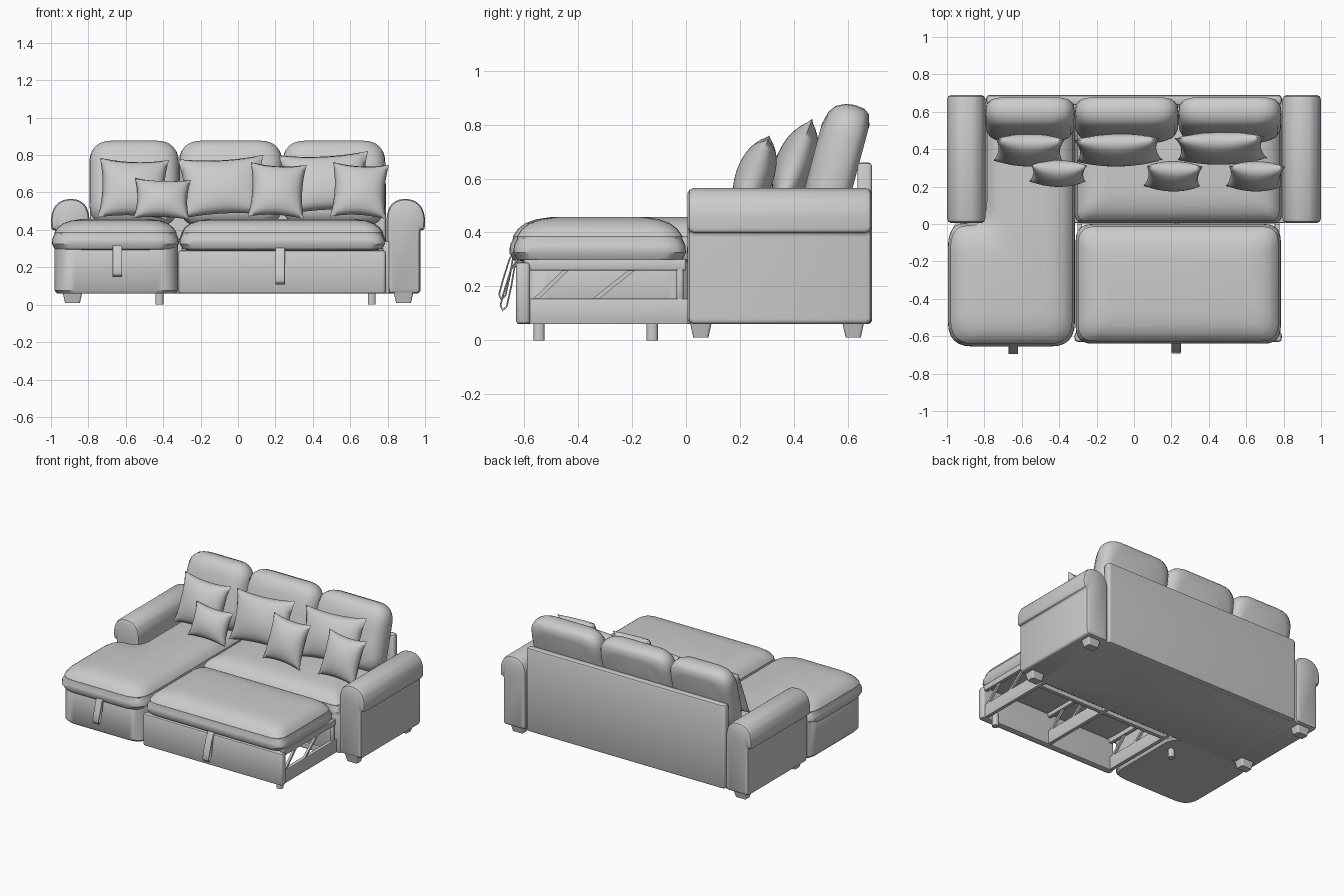
import bpy, bmesh
from math import radians
from mathutils import Matrix, Vector

if "Cube" in bpy.data.objects:
    bpy.data.objects.remove(bpy.data.objects["Cube"], do_unlink=True)

fabric = bpy.data.materials.new("light_grey_fabric")
fabric.use_nodes = True
fabric.diffuse_color = (0.6, 0.6, 0.6, 1)
fabric.node_tree.nodes["Principled BSDF"].inputs["Base Color"].default_value = (0.6, 0.6, 0.6, 1)


def finish(name, bm, matrix=Matrix(), angle=40):
    bm.transform(matrix)
    bmesh.ops.recalc_face_normals(bm, faces=bm.faces)
    mesh = bpy.data.meshes.new(name)
    bm.to_mesh(mesh)
    bm.free()
    mesh.materials.append(fabric)
    obj = bpy.data.objects.new(name, mesh)
    bpy.context.collection.objects.link(obj)
    bpy.ops.object.select_all(action="DESELECT")
    obj.select_set(True)
    bpy.context.view_layer.objects.active = obj
    bpy.ops.object.shade_smooth_by_angle(angle=radians(angle))
    return obj


def outline(corners, inset, radius, steps=6):
    """Counter-clockwise polygon moved inward, with rounded corners."""
    pts = [Vector(c) for c in corners]
    n = len(pts)
    moved = []
    for i, p in enumerate(pts):
        a = (p - pts[i - 1]).normalized()
        b = (pts[(i + 1) % n] - p).normalized()
        na, nb = Vector((-a.y, a.x)), Vector((-b.y, b.x))
        moved.append(p + (na + nb) * inset / (1 + na.dot(nb)))
    ring = []
    for i, p in enumerate(moved):
        a, b = moved[i - 1] - p, moved[(i + 1) % n] - p
        start = p + a.normalized() * min(radius, a.length * 0.48)
        end = p + b.normalized() * min(radius, b.length * 0.48)
        for k in range(steps + 1):
            t = k / steps
            ring.append(start * (1 - t) ** 2 + p * 2 * t * (1 - t) + end * t * t)
    return ring


def loft(name, corners, layers, radius, matrix=Matrix(), angle=40):
    """Stack inset copies of an outline: layers are (inset, height)."""
    bm = bmesh.new()
    rings = [[bm.verts.new((p.x, p.y, z)) for p in outline(corners, d, radius)]
             for d, z in layers]
    for low, high in zip(rings, rings[1:]):
        for i in range(len(low)):
            bm.faces.new((low[i - 1], low[i], high[i], high[i - 1]))
    bm.faces.new(rings[0])
    bm.faces.new(rings[-1])
    return finish(name, bm, matrix, angle)


def rect(x0, x1, y0, y1):
    return [(x0, y0), (x1, y0), (x1, y1), (x0, y1)]


def box(name, x, y, z, edge=0.006, radius=0.01):
    layers = [(edge, z[0]), (edge * 0.3, z[0] + edge * 0.3), (0, z[0] + edge),
              (0, z[1] - edge), (edge * 0.3, z[1] - edge * 0.3), (edge, z[1])]
    return loft(name, rect(*x, *y), layers, radius)


def bar(name, a, b, width):
    a, b = Vector(a), Vector(b)
    bm = bmesh.new()
    bmesh.ops.create_cube(bm, size=1)
    turn = (b - a).to_track_quat("Z", "Y").to_matrix().to_4x4()
    return finish(name, bm, Matrix.Translation((a + b) / 2) @ turn
                  @ Matrix.Diagonal((width, width, (b - a).length, 1)))


def pillow(name, centre, width, height, thick, lean, roll=0):
    bm = bmesh.new()
    for side in (-1, 1):
        grid = bmesh.ops.create_grid(bm, x_segments=20, y_segments=20, size=1)
        for v in grid["verts"]:
            u, w = v.co.x, v.co.y
            puff = max(0, (1 - u * u) * (1 - w * w)) ** 0.5
            v.co = (u * width / 2 * (1 - 0.11 * (1 - w * w)),
                    w * height / 2 * (1 - 0.11 * (1 - u * u)), side * thick / 2 * puff)
    bmesh.ops.remove_doubles(bm, verts=bm.verts, dist=0.0005)
    matrix = (Matrix.Translation(centre) @ Matrix.Rotation(radians(90 - lean), 4, "X")
              @ Matrix.Rotation(radians(roll), 4, "Z"))
    return finish(name, bm, matrix, 80)


# Main carcass and back panel
box("sofa_base", (-0.81, 0.81), (0.005, 0.67), (0.06, 0.34))
box("back_panel", (-0.79, 0.79), (0.635, 0.69), (0.06, 0.66), 0.015, 0.02)

# Chaise box
loft("chaise_base", rect(-0.98, -0.322, -0.625, 0.03),
     [(0.012, 0.06), (0, 0.075), (0, 0.32), (0.01, 0.335)], 0.11)

# Seat cushions with softly crowned tops
crown = [(0.05, 0.288), (0.015, 0.298), (0, 0.325), (0.002, 0.352), (0.014, 0.378),
         (0.013, 0.386), (0.03, 0.412), (0.06, 0.435), (0.1, 0.449), (0.16, 0.458)]
loft("chaise_cushion", [(-0.995, -0.655), (-0.316, -0.655), (-0.316, 0.64),
                        (-0.8, 0.64), (-0.8, 0.005), (-0.995, 0.005)], crown, 0.13)
loft("seat_cushion", rect(-0.316, 0.79, 0.003, 0.64), crown, 0.05)
loft("pull_out_cushion", rect(-0.312, 0.785, -0.64, 0.0), crown, 0.09)

# Rolled arms
arm_profile = [(0.975, 0.06), (0.975, 0.4), (0.998, 0.4), (1.0, 0.47), (0.985, 0.52),
               (0.95, 0.555), (0.9, 0.567), (0.85, 0.56), (0.812, 0.53), (0.795, 0.48),
               (0.795, 0.06)]
arm_layers = [(0.02, 0), (0.006, 0.008), (0, 0.025), (0, 0.66), (0.006, 0.677), (0.02, 0.685)]
for side, word in ((1, "left"), (-1, "right")):
    flip = Matrix.Diagonal((side, 1, 1, 1))
    loft(word + "_arm", arm_profile, arm_layers, 0.02,
         flip @ Matrix.Translation((0, 0.69, 0)) @ Matrix.Rotation(radians(90), 4, "X"))
    # Tapered block feet
    for y, end in ((0.055, "front"), (0.62, "back")):
        loft(f"{word}_{end}_foot", rect(-0.052, 0.052, -0.04, 0.04),
             [(0.012, 0.01), (0, 0.065)], 0.012,
             Matrix.Translation((side * 0.885, y, 0)))

# Reclined back cushions
back_layers = [(0.06, 0), (0.02, 0.012), (0.004, 0.035), (0, 0.07), (0.004, 0.105),
               (0.022, 0.14), (0.05, 0.16), (0.1, 0.172)]
for name, x0, x1 in (("right", -0.795, -0.316), ("middle", -0.316, 0.238), ("left", 0.238, 0.788)):
    loft(name + "_back_cushion", rect(x0, x1, 0, 0.465), back_layers, 0.12,
         Matrix.Translation((0, 0.575, 0.405)) @ Matrix.Rotation(radians(75), 4, "X"))

# Scatter pillows
pillow("large_pillow_right", (-0.56, 0.395, 0.62), 0.37, 0.34, 0.15, 20, -2)
pillow("large_pillow_middle", (-0.085, 0.395, 0.63), 0.46, 0.34, 0.15, 20, 3)
pillow("large_pillow_left", (0.465, 0.405, 0.65), 0.48, 0.34, 0.15, 20, 3)
pillow("small_pillow_right", (-0.405, 0.27, 0.565), 0.3, 0.23, 0.13, 22, -2)
pillow("small_pillow_middle", (0.21, 0.255, 0.61), 0.3, 0.31, 0.14, 20, -3)
pillow("small_pillow_left", (0.65, 0.255, 0.61), 0.3, 0.31, 0.14, 20, -3)

# Pull-out drawer front, side rails and lifting frame
box("pull_out_front", (-0.318, 0.79), (-0.63, -0.578), (0.06, 0.29), 0.012, 0.02)
for x, word in ((0.765, "left"), (0.23, "middle"), (-0.29, "right")):
    box(word + "_rail", (x - 0.013, x + 0.013), (-0.58, 0.02), (0.06, 0.155), 0.003)
    box(word + "_top_bar", (x - 0.013, x + 0.013), (-0.6, 0), (0.26, 0.3), 0.003)
    box(word + "_post", (x - 0.013, x + 0.013), (-0.035, -0.01), (0.15, 0.29), 0.003)
    bar(word + "_front_strut", (x, -0.56, 0.15), (x, -0.42, 0.285), 0.016)
    bar(word + "_back_strut", (x, -0.34, 0.15), (x, -0.17, 0.285), 0.016)
box("cross_bar", (-0.3, 0.77), (-0.06, -0.03), (0.06, 0.09), 0.003)

# Round support legs
for name, x, y in (("pull_out_leg", 0.715, -0.545), ("chaise_leg", -0.42, -0.125)):
    loft(name, rect(x - 0.021, x + 0.021, y - 0.021, y + 0.021),
         [(0, 0), (0, 0.09)], 0.021)

# Hanging loop straps, each a flat ribbon
loop = [(-0.615, 0.32), (-0.65, 0.26), (-0.675, 0.18), (-0.688, 0.13), (-0.68, 0.112),
        (-0.665, 0.125), (-0.648, 0.2), (-0.636, 0.27), (-0.615, 0.31)]
for name, x, dy, dz in (("chaise_strap", -0.645, -0.005, 0.04), ("pull_out_strap", 0.225, 0, 0)):
    curve = bpy.data.curves.new(name, "CURVE")
    curve.dimensions = "2D"
    curve.fill_mode = "NONE"
    curve.extrude = 0.022
    curve.bevel_depth = 0.003
    spline = curve.splines.new("POLY")
    spline.points.add(len(loop) - 1)
    for point, (y, z) in zip(spline.points, loop):
        point.co = (y + dy, z + dz, 0, 1)
    curve.materials.append(fabric)
    strap = bpy.data.objects.new(name, curve)
    strap.matrix_world = Matrix(((0, 0, 1, x), (1, 0, 0, 0), (0, 1, 0, 0), (0, 0, 0, 1)))
    bpy.context.collection.objects.link(strap)
